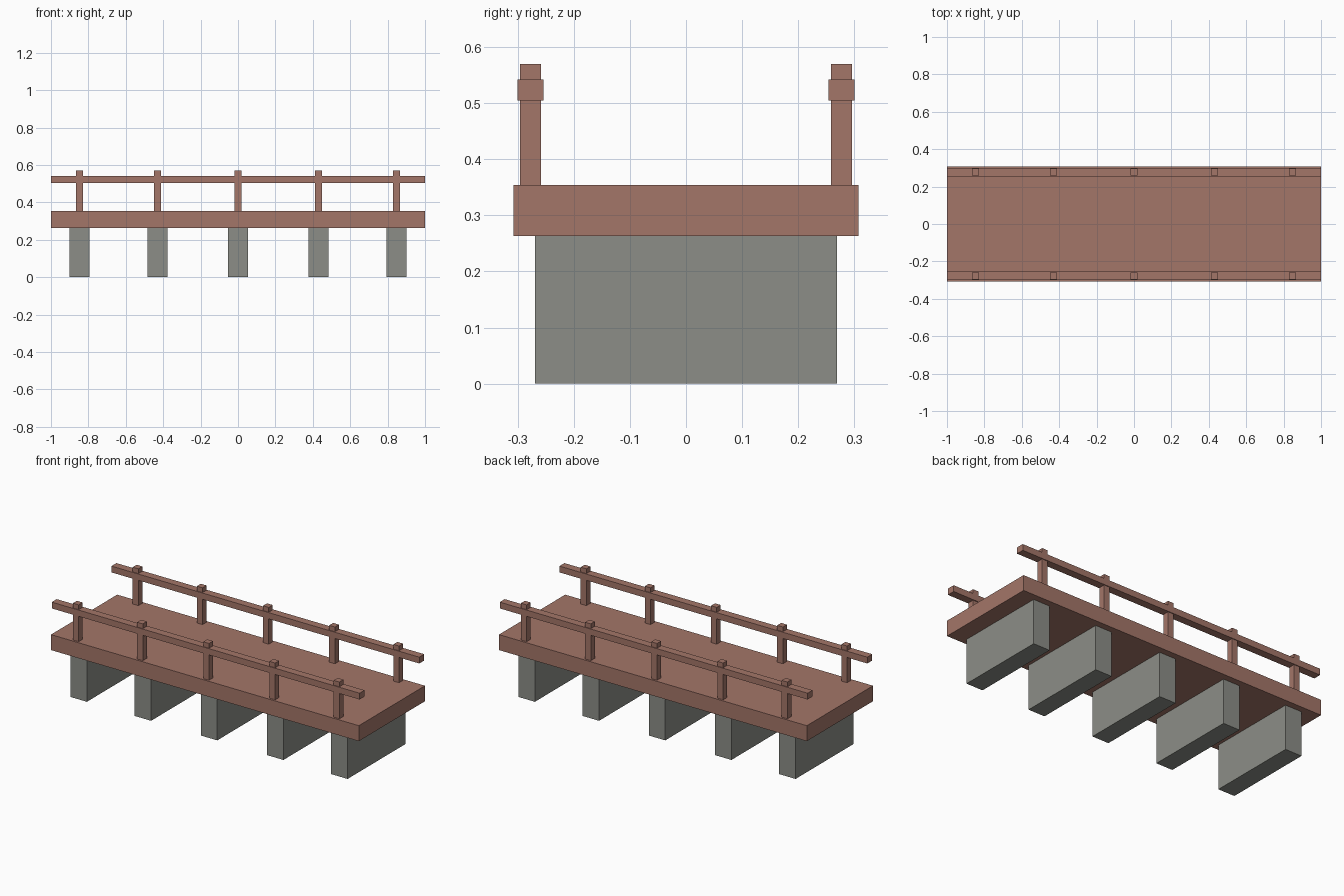
import bpy

if "Cube" in bpy.data.objects:
    bpy.data.objects.remove(bpy.data.objects["Cube"])


def material(name, color):
    m = bpy.data.materials.new(name)
    m.diffuse_color = (*color, 1)
    m.use_nodes = True
    m.node_tree.nodes["Principled BSDF"].inputs["Base Color"].default_value = m.diffuse_color
    return m


WOOD = material("reddish_wood", (0.37, 0.18, 0.14))
STONE = material("grey_stone", (0.262, 0.27, 0.242))


def box(name, x, y, z0, z1, width, depth, mat):
    """Box centred on x, y, spanning z0 to z1."""
    bpy.ops.mesh.primitive_cube_add(size=1, location=(x, y, (z0 + z1) / 2))
    ob = bpy.context.object
    ob.name = name
    ob.scale = (width, depth, z1 - z0)
    bpy.ops.object.transform_apply(location=False, rotation=False, scale=True)
    ob.data.materials.append(mat)


DECK_BOTTOM, DECK_TOP = 0.263, 0.354
RAIL_Y = 0.277

# deck
box("deck", 0, 0, DECK_BOTTOM, DECK_TOP, 2, 0.614, WOOD)

# handrails on both sides
for side, y in (("front", -RAIL_Y), ("back", RAIL_Y)):
    box(f"{side}_handrail", 0, y, 0.505, 0.542, 2, 0.046, WOOD)

# piers below, with a pair of railing posts above each
for i, x in enumerate((-0.847, -0.43, 0, 0.43, 0.847), 1):
    box(f"pier_{i}", x, 0, 0, DECK_BOTTOM, 0.107, 0.538, STONE)
    for side, y in (("front", -RAIL_Y), ("back", RAIL_Y)):
        box(f"{side}_post_{i}", x, y, DECK_TOP, 0.57, 0.037, 0.037, WOOD)
